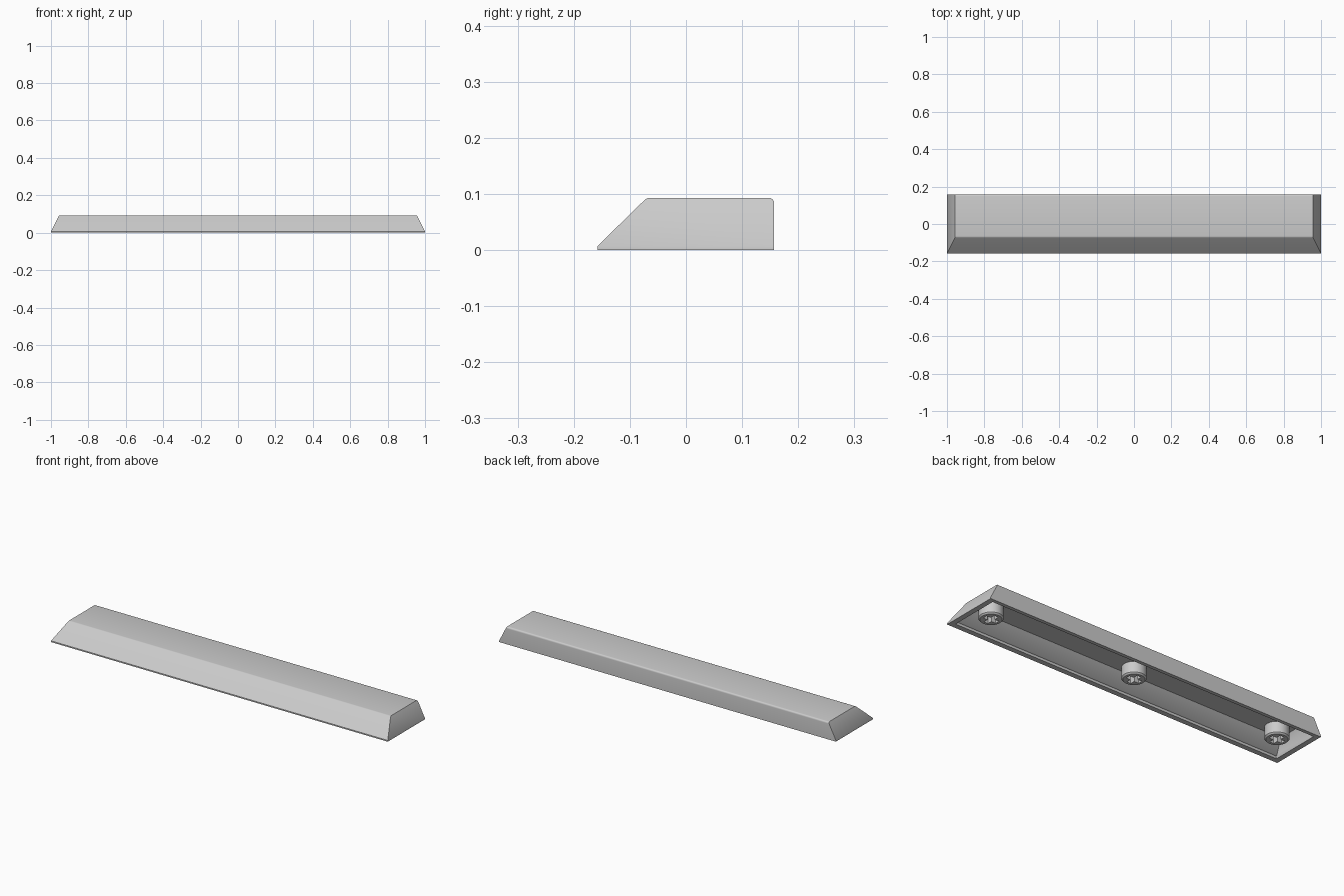
import bpy, bmesh

cube = bpy.data.objects.get("Cube")
if cube:
    bpy.data.objects.remove(cube, do_unlink=True)

grey = bpy.data.materials.new("light_grey_plastic")
grey.use_nodes = True
COLOUR = (0.6, 0.6, 0.6, 1)
grey.diffuse_color = COLOUR
grey.node_tree.nodes["Principled BSDF"].inputs["Base Color"].default_value = COLOUR


def make_object(name, bm):
    bmesh.ops.recalc_face_normals(bm, faces=bm.faces)
    mesh = bpy.data.meshes.new(name)
    bm.to_mesh(mesh)
    bm.free()
    obj = bpy.data.objects.new(name, mesh)
    bpy.context.collection.objects.link(obj)
    mesh.materials.append(grey)
    return obj


def select_only(obj):
    bpy.ops.object.select_all(action="DESELECT")
    obj.select_set(True)
    bpy.context.view_layer.objects.active = obj


# Hollow shell: rectangles joined from the inner ceiling, round the rim, to the top
TOP = 0.093
SECTIONS = [  # height, half width, front y, back y
    (0.07, 0.94, -0.062, 0.138),
    (0.014, 0.968, -0.122, 0.138),
    (0.012, 0.968, -0.128, 0.138),
    (0, 0.972, -0.13, 0.138),
    (0, 1, -0.158, 0.157),
    (0.007, 1, -0.158, 0.157),
    (TOP, 0.956, -0.07, 0.157),
]
bm = bmesh.new()
rings = []
for z, w, front, back in SECTIONS:
    corners = [(-w, front), (w, front), (w, back), (-w, back)]
    rings.append([bm.verts.new((x, y, z)) for x, y in corners])
for a, b in zip(rings, rings[1:]):
    for i in range(4):
        j = (i + 1) % 4
        bm.faces.new((a[i], a[j], b[j], b[i]))
bm.faces.new(rings[0])
bm.faces.new(rings[-1])

# Rounded long edges of the top
for width, at_back in ((0.009, True), (0.005, False)):
    edges = [e for e in bm.edges
             if all(v.co.z > TOP - 0.001 and (v.co.y > 0.1) == at_back for v in e.verts)
             and e.calc_length() > 1]
    bmesh.ops.bevel(bm, geom=edges, offset=width, segments=4, profile=0.5, affect="EDGES")
shell = make_object("key_shell", bm)
select_only(shell)
bpy.ops.object.shade_smooth_by_angle(angle=0.5)


def cross_cutter(x):
    # Plus-shaped prism for the socket
    long, thin, base, depth = 0.038, 0.012, -0.02, 0.08
    quarter = [(long, -thin), (long, thin), (thin, thin)]
    outline = []
    for _ in range(4):
        outline += quarter
        quarter = [(-py, px) for px, py in quarter]
    bm = bmesh.new()
    face = bm.faces.new([bm.verts.new((x + px, py, base)) for px, py in outline])
    out = bmesh.ops.extrude_face_region(bm, geom=[face])
    for v in out["geom"]:
        if isinstance(v, bmesh.types.BMVert):
            v.co.z += depth
    cutter = make_object("socket_cutter", bm)
    cutter.hide_render = True
    return cutter


# Three round stems with chamfered ends and cross sockets
for name, x in (("right_stem", -0.866), ("middle_stem", 0), ("left_stem", 0.866)):
    low, high, radius = 0.006, 0.076, 0.059
    bm = bmesh.new()
    bmesh.ops.create_cone(bm, cap_ends=True, segments=32, radius1=radius,
                          radius2=radius, depth=high - low)
    bmesh.ops.translate(bm, verts=bm.verts, vec=(x, 0, (low + high) / 2))
    rim = [e for e in bm.edges if all(v.co.z < low + 0.001 for v in e.verts)]
    bmesh.ops.bevel(bm, geom=rim, offset=0.007, segments=1, affect="EDGES")
    stem = make_object(name, bm)
    cutter = cross_cutter(x)
    cut = stem.modifiers.new("socket", "BOOLEAN")
    cut.operation = "DIFFERENCE"
    cut.solver = "EXACT"
    cut.object = cutter
    select_only(stem)
    bpy.ops.object.modifier_apply(modifier=cut.name)
    bpy.data.objects.remove(cutter, do_unlink=True)
    bpy.ops.object.shade_smooth_by_angle(angle=0.5)
